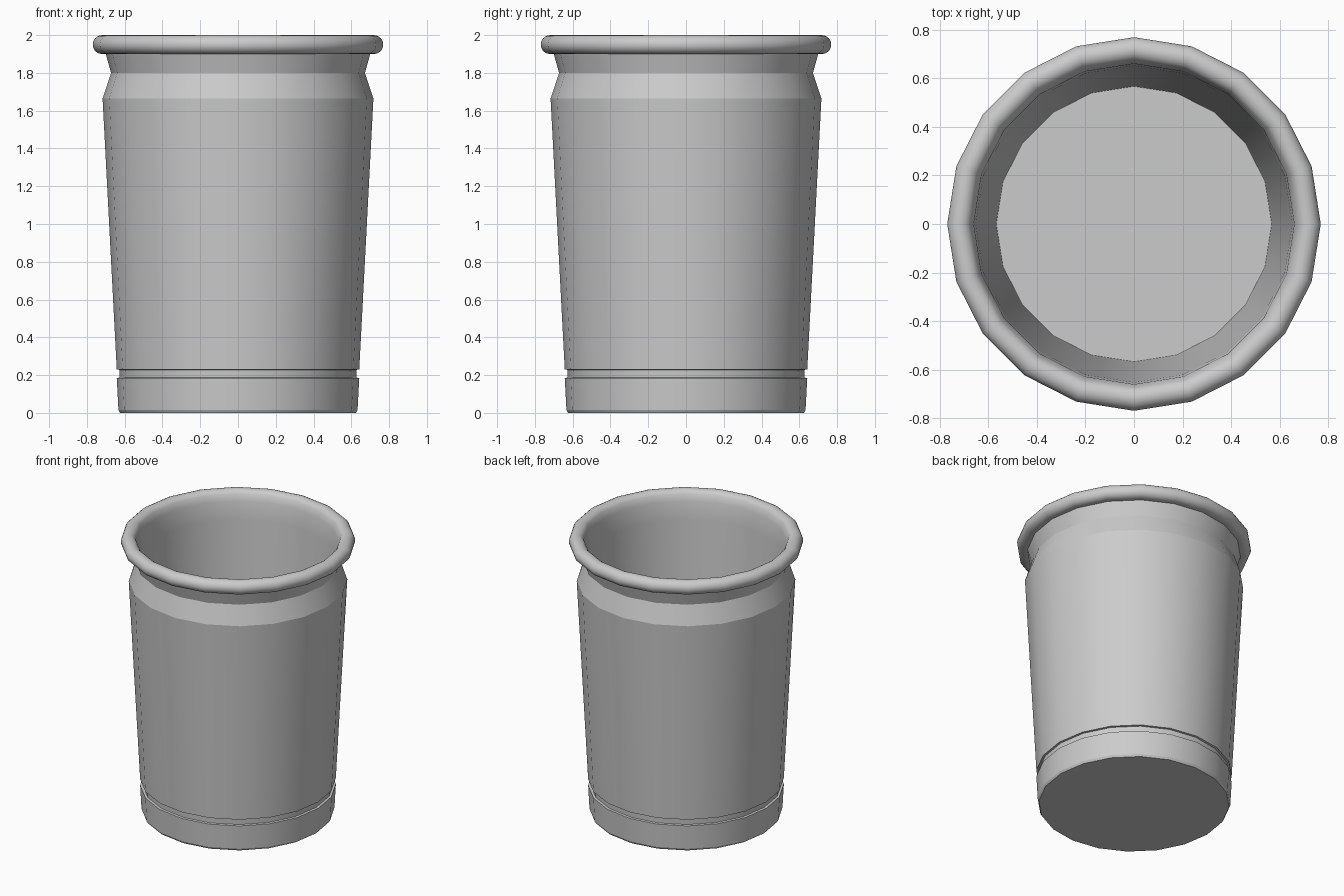
import bpy, bmesh, math

if "Cube" in bpy.data.objects:
    bpy.data.objects.remove(bpy.data.objects["Cube"])

SIDES = 20

# outer wall from base centre up: foot, groove, tapered body, pinched neck
profile = [(0, 0), (0.625, 0), (0.633, 0.015), (0.642, 0.185), (0.626, 0.187),
           (0.628, 0.228), (0.642, 0.23), (0.717, 1.665), (0.672, 1.80),
           (0.70, 1.90)]
# rolled rim, rounded from the underside over the top to the inside
for i in range(14):
    a = math.radians(-90 + 240 * i / 13)
    profile.append((0.719 + 0.05 * math.cos(a), 1.95 + 0.05 * math.sin(a)))
# inner wall and floor
profile += [(0.66, 1.93), (0.652, 1.80), (0.567, 0.07), (0, 0.07)]

# lathe the profile
bm = bmesh.new()
verts = [bm.verts.new((r, 0, z)) for r, z in profile]
edges = [bm.edges.new(pair) for pair in zip(verts, verts[1:])]
bmesh.ops.spin(bm, geom=verts + edges, cent=(0, 0, 0), axis=(0, 0, 1),
               angle=math.tau, steps=SIDES, use_duplicate=False)
bmesh.ops.remove_doubles(bm, verts=bm.verts[:], dist=0.0005)
bmesh.ops.recalc_face_normals(bm, faces=bm.faces[:])

mesh = bpy.data.meshes.new("cup")
bm.to_mesh(mesh)
bm.free()
cup = bpy.data.objects.new("cup", mesh)
bpy.context.collection.objects.link(cup)

# smooth round the sides and rim, sharp at neck and groove
bpy.context.view_layer.objects.active = cup
cup.select_set(True)
bpy.ops.object.shade_smooth_by_angle(angle=math.radians(20))
